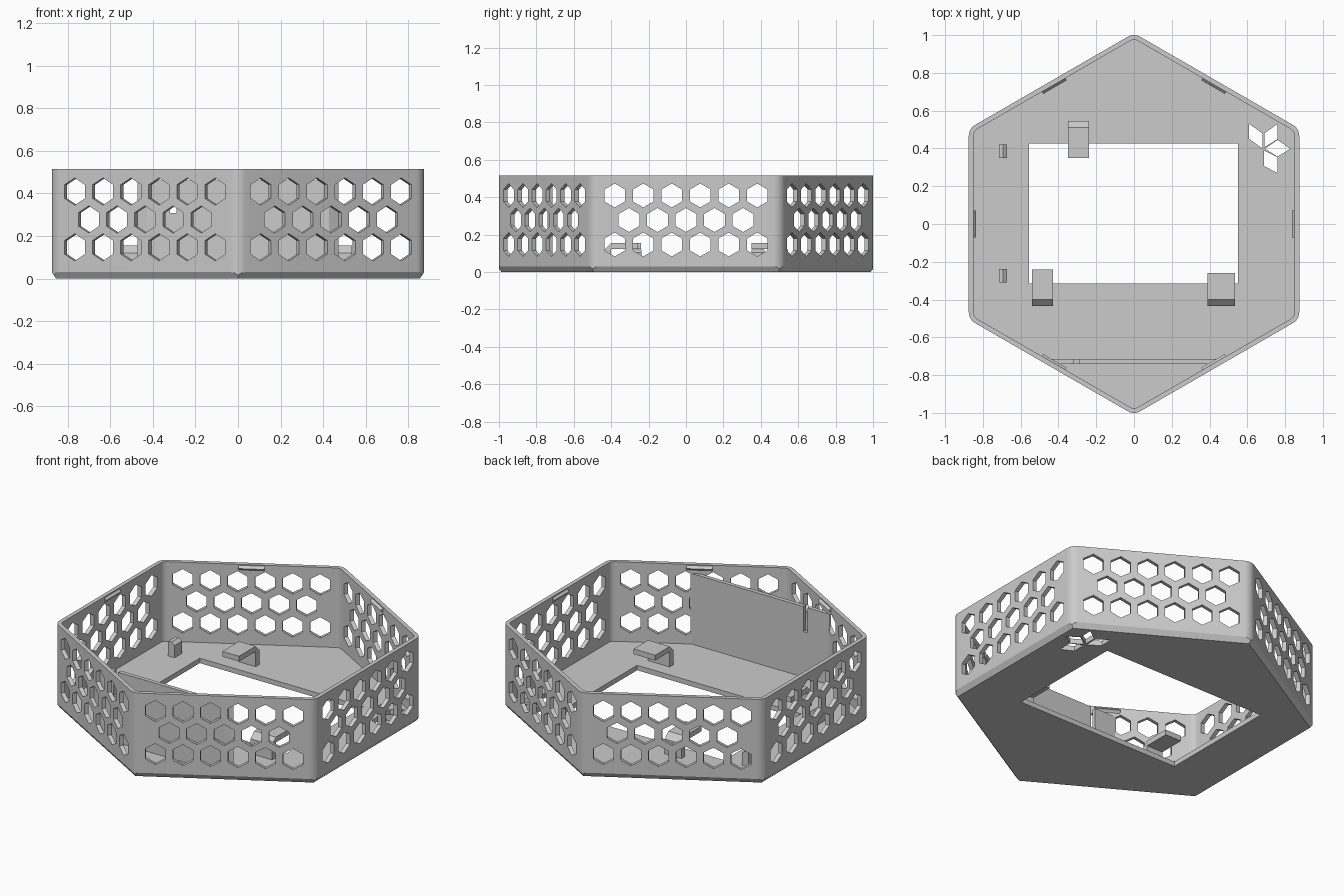
import bpy, bmesh, math
from mathutils import Matrix, Vector

if "Cube" in bpy.data.objects:
    bpy.data.objects.remove(bpy.data.objects["Cube"])

HEIGHT, FLOOR = 0.515, 0.03
C30 = math.cos(math.pi / 6)

grey = bpy.data.materials.new("grey plastic")
grey.diffuse_color = (0.6, 0.6, 0.6, 1)
grey.use_nodes = True
grey.node_tree.nodes["Principled BSDF"].inputs["Base Color"].default_value = grey.diffuse_color


def finish(name, bm):
    bmesh.ops.recalc_face_normals(bm, faces=bm.faces)
    me = bpy.data.meshes.new(name)
    bm.to_mesh(me)
    bm.free()
    ob = bpy.data.objects.new(name, me)
    bpy.context.collection.objects.link(ob)
    me.materials.append(grey)
    return ob


def loft(bm, a, b):
    """Closed solid between two matching loops of points."""
    va = [bm.verts.new(p) for p in a]
    vb = [bm.verts.new(p) for p in b]
    n = len(va)
    bm.faces.new(va)
    bm.faces.new(vb[::-1])
    for i in range(n):
        j = (i + 1) % n
        bm.faces.new((va[i], va[j], vb[j], vb[i]))


def solid(name, a, b):
    bm = bmesh.new()
    loft(bm, a, b)
    return finish(name, bm)


def box(name, x0, x1, y0, y1, z0, z1):
    ring = [(x0, y0), (x1, y0), (x1, y1), (x0, y1)]
    return solid(name, [(x, y, z0) for x, y in ring], [(x, y, z1) for x, y in ring])


def rounded_hex(apothem, r, steps=8):
    """Hexagon with rounded corners, corners on the y axis."""
    pts = []
    for k in range(6):
        mid = math.radians(30 + 60 * k)
        d = (apothem - r) / C30
        for i in range(steps + 1):
            t = mid - math.pi / 6 + math.pi / 3 * i / steps
            pts.append((d * math.cos(mid) + r * math.cos(t),
                        d * math.sin(mid) + r * math.sin(t)))
    return pts


def wall_distance(x, y):
    return max(x * math.cos(k * math.pi / 3) + y * math.sin(k * math.pi / 3) for k in range(6))


def cut(ob, cutter):
    m = ob.modifiers.new("cut", 'BOOLEAN')
    m.operation, m.solver, m.object = 'DIFFERENCE', 'EXACT', cutter
    bpy.context.view_layer.objects.active = ob
    bpy.ops.object.modifier_apply(modifier=m.name)
    bpy.data.objects.remove(cutter)


# Tray: rounded hexagon whose bottom edge is chamfered down to a sharp hexagon
outer = rounded_hex(0.875, 0.067)
bm = bmesh.new()
top = [bm.verts.new((x, y, HEIGHT)) for x, y in outer]
low = [bm.verts.new((x, y, (wall_distance(x, y) - 0.855) * 1.5)) for x, y in outer]
base = []
for k in range(6):
    t = math.radians(30 + 60 * k)
    base.append(bm.verts.new((0.855 / C30 * math.cos(t), 0.855 / C30 * math.sin(t), 0)))
bm.faces.new(top)
bm.faces.new(base[::-1])
n, per = len(outer), len(outer) // 6
for i in range(n):
    j = (i + 1) % n
    bm.faces.new((low[i], low[j], top[j], top[i]))
for k in range(6):
    for i in range(per - 1):
        bm.faces.new((base[k], low[k * per + i + 1], low[k * per + i]))
    # straight chamfer, sharing the corner fans' middle edges
    e, s = k * per + per - 1, ((k + 1) % 6) * per
    bm.faces.new((base[k], base[(k + 1) % 6], low[s], low[e]))
tray = finish("hexagon_tray", bm)

inner = rounded_hex(0.85, 0.042)
cut(tray, solid("cavity_cutter", [(x, y, FLOOR) for x, y in inner],
                [(x, y, 1) for x, y in inner]))
cut(tray, box("opening_cutter", -0.555, 0.55, -0.315, 0.425, -0.1, 0.1))

# Honeycomb holes in all six walls
bm = bmesh.new()
for k in range(6):
    rot = Matrix.Rotation(k * math.pi / 3, 3, 'Z')
    for z, count in ((0.147, 6), (0.278, 5), (0.409, 6)):
        for c in range(count):
            u = (c - (count - 1) / 2) * 0.1524
            ring = [(u + 0.064 * math.sin(i * math.pi / 3),
                     z + 0.064 * math.cos(i * math.pi / 3)) for i in range(6)]
            loft(bm, [rot @ Vector((0.82, a, b)) for a, b in ring],
                 [rot @ Vector((0.91, a, b)) for a, b in ring])
cut(tray, finish("honeycomb_cutter", bm))

# Four diamond slots through the floor
bm = bmesh.new()
for d in (((.61, .53), (.68, .48), (.68, .40), (.61, .45)),
          ((.76, .53), (.69, .48), (.69, .407), (.76, .45)),
          ((.693, .398), (.76, .445), (.828, .398), (.76, .357)),
          ((.688, .389), (.688, .307), (.76, .27), (.76, .353))):
    loft(bm, [(x, y, -0.1) for x, y in d], [(x, y, 0.1) for x, y in d])
cut(tray, finish("diamond_cutter", bm))

bpy.ops.object.select_all(action='DESELECT')
tray.select_set(True)
bpy.context.view_layer.objects.active = tray
bpy.ops.object.shade_smooth_by_angle(angle=math.radians(30))

# Snap ridges at the middle of each wall, just below the rim
for k in range(6):
    rot = Matrix.Rotation(k * math.pi / 3, 3, 'Z')
    wedge = [(0.853, 0.512), (0.837, 0.495), (0.853, 0.478)]
    solid("snap_ridge", [rot @ Vector((a, -0.072, z)) for a, z in wedge],
          [rot @ Vector((a, 0.072, z)) for a, z in wedge])


# Divider across the front corner, notched from the top
def divider_loop(y):
    e = 2 * (0.855 - C30 * abs(y))
    t = 0.46
    return [(x, y, z) for x, z in ((-e, 0.02), (e, 0.02), (e, t), (-0.29, t),
                                   (-0.29, 0.308), (-0.32, 0.308), (-0.32, t), (-e, t))]


solid("divider", divider_loop(-0.74), divider_loop(-0.715))


# Hooks that reach over the opening: post, bevelled shoulder and arm
def hook(x0, x1, y, direction, reach):
    prof = [(0, 0.02), (0, 0.12), (0.035, 0.155), (reach, 0.155),
            (reach, 0.123), (0.035, 0.123), (0.035, 0.02)]
    solid("hook", [(x0, y + direction * a, z) for a, z in prof],
          [(x1, y + direction * a, z) for a, z in prof])


hook(-0.54, -0.43, -0.435, 1, 0.195)
hook(0.39, 0.535, -0.435, 1, 0.175)
hook(-0.35, -0.238, 0.545, -1, 0.195)

# Small locating posts on the left side of the floor
for y in (0.385, -0.275):
    prof = [(-0.715, 0.02), (-0.672, 0.02), (-0.672, 0.105), (-0.693, 0.12), (-0.715, 0.12)]
    solid("locating_post", [(x, y - 0.036, z) for x, z in prof],
          [(x, y + 0.036, z) for x, z in prof])
